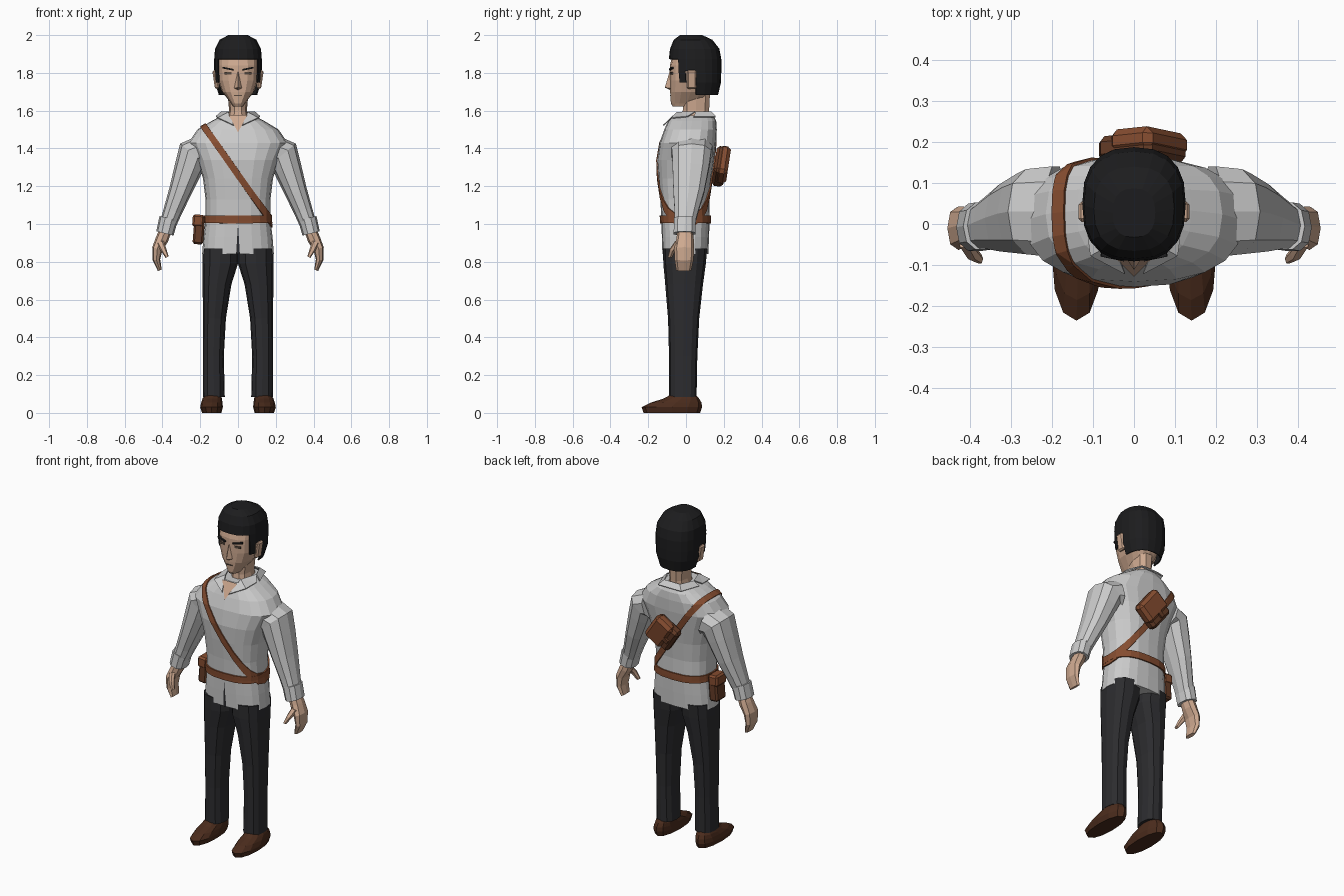
import bpy, bmesh
from math import sin, cos, pi, atan2, copysign
from mathutils import Vector, Matrix

if "Cube" in bpy.data.objects:
    bpy.data.objects.remove(bpy.data.objects["Cube"])

COLORS = {"skin": (0.62, 0.40, 0.28), "hair": (0.012, 0.012, 0.013), "cloth": (0.025, 0.025, 0.028),
          "leather": (0.24, 0.075, 0.03), "dark_leather": (0.13, 0.045, 0.02),
          "shoe": (0.07, 0.025, 0.012), "eye": (0.10, 0.07, 0.05)}
MATS = {}
for key, rgb in COLORS.items():
    MATS[key] = bpy.data.materials.new(key)
    MATS[key].diffuse_color = (*rgb, 1)


def finish(name, bm, color=None, mirror=False, thick=0.0):
    me = bpy.data.meshes.new(name)
    bm.to_mesh(me)
    bm.free()
    ob = bpy.data.objects.new(name, me)
    bpy.context.collection.objects.link(ob)
    if color:
        me.materials.append(MATS[color])
    if thick:
        m = ob.modifiers.new("thickness", 'SOLIDIFY')
        m.thickness, m.offset = thick, 1
    if mirror:
        ob.modifiers.new("mirror", 'MIRROR')
    return ob


def sgnpow(v, p):
    return copysign(abs(v) ** p, v)


def skin_rings(rings):
    """Bridge closed rings of points and cap both ends."""
    bm = bmesh.new()
    vs = [[bm.verts.new(p) for p in r] for r in rings]
    n = len(vs[0])
    for a, b in zip(vs, vs[1:]):
        for i in range(n):
            j = (i + 1) % n
            bm.faces.new((a[i], a[j], b[j], b[i]))
    bm.faces.new(vs[0][::-1])
    bm.faces.new(vs[-1])
    bmesh.ops.recalc_face_normals(bm, faces=bm.faces)
    return bm


def stack(rows, n=12, p=0.8):
    """Horizontal slices, each (z, x0, x1, y_front, y_back)."""
    rings = []
    for z, x0, x1, y0, y1 in rows:
        rings.append([((x0 + x1) / 2 + (x1 - x0) / 2 * sgnpow(cos(2 * pi * i / n), p),
                       (y0 + y1) / 2 + (y1 - y0) / 2 * sgnpow(sin(2 * pi * i / n), p), z)
                      for i in range(n)])
    return skin_rings(rings)


def sym(rows):
    return [(z, -w, w, a, b) for z, w, a, b in rows]


def limb(rows, n=10, p=0.85):
    """Tube through (x, y, z, radius across, radius in y), slices square to the path."""
    rings, Y = [], Vector((0, 1, 0))
    for k, (x, y, z, r, ry) in enumerate(rows):
        a, b = rows[max(k - 1, 0)], rows[min(k + 1, len(rows) - 1)]
        u = Y.cross(Vector((a[0] - b[0], 0, a[2] - b[2])).normalized())
        rings.append([Vector((x, y, z)) + u * r * sgnpow(cos(2 * pi * i / n), p)
                      + Y * ry * sgnpow(sin(2 * pi * i / n), p) for i in range(n)])
    return skin_rings(rings)


def box(name, loc, size, color, rot=Matrix(), bevel=0.0, mirror=False):
    bm = bmesh.new()
    bmesh.ops.create_cube(bm, size=1, matrix=Matrix.Translation(loc) @ rot @ Matrix.Diagonal((*size, 1)))
    if bevel:
        bmesh.ops.bevel(bm, geom=bm.edges[:], offset=bevel, segments=1, affect='EDGES')
    return finish(name, bm, color, mirror)


def poly(name, pts, faces, color=None, mirror=False, thick=0.0):
    bm = bmesh.new()
    vs = [bm.verts.new(p) for p in pts]
    for f in faces:
        bm.faces.new([vs[i] for i in f])
    bmesh.ops.recalc_face_normals(bm, faces=bm.faces)
    return finish(name, bm, color, mirror, thick)


# shirt body
shirt = stack(sym([(.84, .19, -.125, .118), (.93, .183, -.128, .122), (1.02, .172, -.13, .125),
                   (1.13, .172, -.136, .124), (1.24, .185, -.147, .135), (1.34, .217, -.153, .15),
                   (1.43, .262, -.14, .16), (1.5, .215, -.115, .163), (1.545, .14, -.095, .16),
                   (1.575, .085, -.07, .145)]), n=20, p=.78)


# belt and shoulder strap are slices of the shirt surface
def band(name, point, normal, half, thick):
    bm = shirt.copy()
    nrm = Vector(normal).normalized()
    for s in (1, -1):
        bmesh.ops.bisect_plane(bm, geom=bm.verts[:] + bm.edges[:] + bm.faces[:],
                               plane_co=Vector(point) + nrm * half * s, plane_no=nrm * s, clear_outer=True)
    finish(name, bm, "leather", thick=thick)


band("belt", (0, 0, 1.025), (0, 0, 1), .021, .008)
band("shoulder_strap", (-.01, 0, 1.275), (.51, 0, .36), .017, .007)
finish("shirt_body", shirt)
poly("shirt_slit", [(-.01, -.127, .84), (.01, -.127, .84), (0, -.133, 1.0)], [(0, 1, 2)], "cloth")
poly("open_neck", [(-.05, -.078, 1.577), (.05, -.078, 1.577), (0, -.128, 1.485)], [(0, 2, 1)], "skin")
poly("collar_flap", [(.05, -.045, 1.588), (.085, .05, 1.592), (.115, .01, 1.566), (.105, -.075, 1.558),
                     (.022, -.118, 1.52)], [(0, 1, 2), (0, 2, 3), (0, 3, 4)], mirror=True, thick=.006)
poly("collar_back", [(.085, .05, 1.592), (.05, .13, 1.592), (-.05, .13, 1.592), (-.085, .05, 1.592),
                     (.115, .04, 1.565), (.075, .155, 1.565), (-.075, .155, 1.565), (-.115, .04, 1.565)],
     [(0, 1, 5, 4), (1, 2, 6, 5), (2, 3, 7, 6)], thick=.006)

# sleeves, cuffs, hands
finish("sleeve", limb([(.19, .03, 1.385, .085, .115), (.238, .03, 1.37, .088, .108), (.262, .025, 1.295, .075, .1),
                       (.307, .015, 1.17, .06, .085), (.345, .003, 1.07, .05, .066),
                       (.376, -.008, .985, .043, .053)]), mirror=True)
finish("cuff", limb([(.367, -.005, 1.03, .05, .06), (.387, -.008, .95, .047, .06)]), mirror=True)
finish("hand", limb([(.382, -.005, .97, .032, .04), (.402, -.005, .92, .034, .046), (.427, -.01, .87, .028, .053),
                     (.432, -.01, .81, .02, .05), (.414, -.012, .755, .011, .04)], n=8), "skin", mirror=True)
finish("thumb", limb([(.412, -.04, .905, .02, .02), (.395, -.07, .865, .016, .018),
                      (.375, -.085, .825, .009, .012)], n=6), "skin", mirror=True)

# trousers and shoes
finish("trouser_leg", stack([(.085, .07, .185, -.09, .056), (.3, .075, .184, -.09, .06), (.5, .064, .186, -.095, .07),
                             (.68, .035, .187, -.11, .09), (.79, .0, .189, -.12, .105),
                             (.87, .0, .187, -.122, .112)], n=12), "cloth", mirror=True)
finish("shoe", stack([(0, .088, .19, -.225, .075), (.03, .08, .2, -.235, .085), (.055, .082, .195, -.185, .082),
                      (.075, .085, .188, -.12, .07), (.1, .09, .175, -.075, .045)], n=12, p=.9),
       "shoe", mirror=True)

# neck, head and face
finish("neck", stack(sym([(1.54, .06, -.03, .13), (1.6, .047, -.02, .125), (1.69, .055, -.02, .13)]), n=10),
       "skin")
finish("head", stack(sym([(1.622, .026, -.07, .05), (1.638, .036, -.08, .09), (1.7, .085, -.084, .135),
                          (1.76, .107, -.085, .155), (1.84, .112, -.085, .17), (1.9, .108, -.07, .165),
                          (1.96, .07, -.03, .12)]), n=16), "skin")
poly("nose", [(0, -.086, 1.81), (.021, -.08, 1.72), (-.021, -.08, 1.72), (0, -.112, 1.722), (0, -.08, 1.708)],
     [(0, 1, 3), (0, 3, 2), (1, 4, 3), (3, 4, 2)], "skin")
box("ear", (.117, .03, 1.765), (.024, .05, .1), "skin", Matrix.Rotation(.15, 4, 'Y'), .008, True)
box("eyebrow", (.052, -.078, 1.822), (.058, .014, .009), "hair", Matrix.Rotation(-.2, 4, 'Y') @
    Matrix.Rotation(.2, 4, 'Z'), mirror=True)
box("eye", (.052, -.0765, 1.798), (.036, .01, .012), "eye", Matrix.Rotation(.2, 4, 'Z'), mirror=True)
box("mouth", (0, -.083, 1.68), (.04, .004, .005), "eye")

# hair cap with the face and ears left open
hair = stack(sym([(1.685, .095, -.06, .163), (1.75, .115, -.075, .178), (1.81, .119, -.082, .18),
                  (1.872, .119, -.084, .18), (1.925, .115, -.078, .17), (1.97, .093, -.06, .135),
                  (1.993, .05, -.03, .085)]), n=20)
cut = []
for f in hair.faces:
    c = f.calc_center_median()
    if (c.z < 1.75 and c.y < .06) or (c.z < 1.8 and (c.y < -.03 or .0 < c.y < .05)) or (c.z < 1.86 and c.y < -.03):
        cut.append(f)
bmesh.ops.delete(hair, geom=cut, context='FACES')
finish("hair", hair, "hair", thick=.007)

# back pouch along the strap
lean = Matrix.Rotation(-.15, 4, 'X') @ Matrix.Rotation(atan2(-.36, .51), 4, 'Y')
mid = Vector((.02, .18, 1.305))
box("back_pouch", mid, (.16, .062, .17), "dark_leather", lean, .016)
box("back_pouch_flap", mid + lean @ Vector((.02, .014, 0)), (.125, .06, .18), "leather", lean, .018)
box("back_pouch_clasp", mid + lean @ Vector((-.035, .038, 0)), (.045, .012, .025), "dark_leather", lean)

# belt pouch at the hip
tilt = Matrix.Rotation(.08, 4, 'Y')
hip = Vector((-.207, 0, .97))
box("belt_pouch", hip, (.056, .09, .155), "dark_leather", tilt, .01)
box("belt_pouch_flap", hip + Vector((-.003, 0, .047)), (.062, .096, .065), "leather", tilt, .01)

for m in bpy.data.materials:
    if m.users and not m.is_grease_pencil:
        m.use_nodes = True
        m.node_tree.nodes["Principled BSDF"].inputs["Base Color"].default_value = m.diffuse_color
